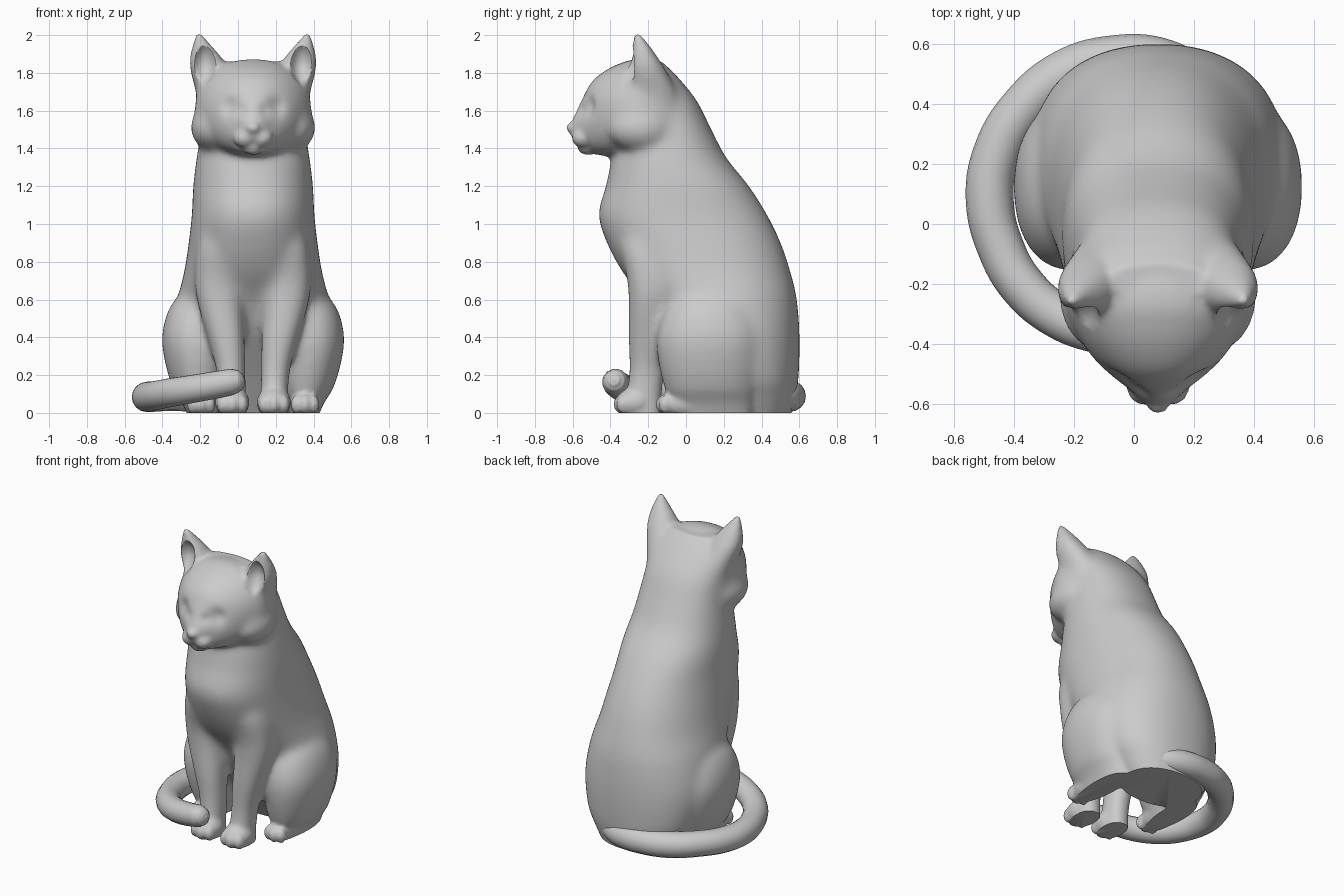
import bpy, bmesh, math
from mathutils import Vector

if "Cube" in bpy.data.objects:
    bpy.data.objects.remove(bpy.data.objects["Cube"])

CX = 0.08          # the cat's own mirror line (the tail shifts it off centre)
parts = []


def catmull(a, b, c, d, t):
    return tuple(0.5 * (2 * q + (r - p) * t + (2 * p - 5 * q + 4 * r - s) * t * t
                        + (3 * q - p - 3 * r + s) * t ** 3)
                 for p, q, r, s in zip(a, b, c, d))


def add_mesh(name, bm):
    bmesh.ops.recalc_face_normals(bm, faces=bm.faces)
    me = bpy.data.meshes.new(name)
    bm.to_mesh(me)
    bm.free()
    ob = bpy.data.objects.new(name, me)
    bpy.context.collection.objects.link(ob)
    return ob


def loft(name, rings, axis='z', power=2.2, n=40, steps=5):
    """Smooth skin over superellipse rings (x, y, z, rx, r2)."""
    ext = [rings[0]] + rings + [rings[-1]]
    fine = [catmull(*ext[i:i + 4], k / steps)
            for i in range(len(rings) - 1) for k in range(steps)] + [rings[-1]]
    bm = bmesh.new()
    loops = []
    for x, y, z, rx, r2 in fine:
        loop = []
        for k in range(n):
            a = 2 * math.pi * k / n
            u = rx * math.copysign(abs(math.cos(a)) ** (2 / power), math.cos(a))
            v = r2 * math.copysign(abs(math.sin(a)) ** (2 / power), math.sin(a))
            loop.append(bm.verts.new((CX + x + u, y + v, z) if axis == 'z'
                                     else (CX + x + u, y, z + v)))
        loops.append(loop)
    for a, b in zip(loops, loops[1:]):
        for k in range(n):
            bm.faces.new((a[k], a[(k + 1) % n], b[(k + 1) % n], b[k]))
    bm.faces.new(loops[0])
    bm.faces.new(loops[-1])
    ob = add_mesh(name, bm)
    parts.append(ob)
    return ob


def ball(name, loc, size, keep=True):
    bm = bmesh.new()
    bmesh.ops.create_uvsphere(bm, u_segments=32, v_segments=20, radius=1)
    for v in bm.verts:
        v.co = Vector((CX + loc[0] + v.co.x * size[0],
                       loc[1] + v.co.y * size[1], loc[2] + v.co.z * size[2]))
    ob = add_mesh(name, bm)
    if keep:
        parts.append(ob)
    return ob


def activate(ob, others=()):
    bpy.ops.object.select_all(action='DESELECT')
    for o in (ob, *others):
        o.select_set(True)
    bpy.context.view_layer.objects.active = ob


# Torso: (height, chest y, back y, half width)
torso = [(-.03, .17, .55, .25), (.08, .10, .58, .315), (.2, .02, .597, .38),
         (.4, -.12, .602, .42), (.6, -.23, .588, .40), (.75, -.34, .553, .365),
         (.9, -.42, .503, .342), (1.05, -.465, .43, .325), (1.2, -.425, .335, .318),
         (1.35, -.39, .215, .30), (1.5, -.32, .135, .275), (1.65, -.27, .06, .25),
         (1.78, -.26, -.045, .215), (1.86, -.26, -.13, .17)]
loft("torso", [(0, (f + b) / 2, z, w, (b - f) / 2) for z, f, b, w in torso])

# Head: (y, bottom, top, half width)
head = [(-.61, 1.47, 1.53, .03), (-.59, 1.44, 1.575, .055), (-.55, 1.40, 1.66, .10),
        (-.50, 1.375, 1.75, .165), (-.43, 1.36, 1.81, .23), (-.35, 1.35, 1.85, .28),
        (-.26, 1.34, 1.872, .31), (-.15, 1.35, 1.85, .295), (-.05, 1.38, 1.76, .255),
        (.04, 1.42, 1.64, .19)]
loft("head", [(0, y, (b + t) / 2, w, (t - b) / 2) for y, b, t, w in head], axis='y')
ball("nose", (0, -.595, 1.51), (.04, .04, .032))
ball("chin", (0, -.52, 1.405), (.06, .055, .04))

cutters = []
for s in (-1, 1):
    # Face details
    ball("whisker_pad", (s * .045, -.545, 1.455), (.06, .06, .052))
    ball("cheek", (s * .198, -.24, 1.51), (.135, .18, .13))
    # Ear growing out of the neck, with hollow front
    loft("ear", [(s * .14, -.12, 1.55, .12, .12), (s * .188, -.175, 1.70, .117, .13),
                 (s * .224, -.205, 1.80, .106, .107), (s * .25, -.222, 1.88, .083, .073),
                 (s * .272, -.24, 1.95, .046, .042), (s * .287, -.258, 2.005, .014, .014)])
    cutters.append(ball("ear_hollow", (s * .258, -.325, 1.85), (.064, .085, .11), False))
    # Front leg and paw
    loft("front_leg", [(s * .13, -.20, 1.06, .09, .10), (s * .17, -.21, .90, .12, .14),
                       (s * .185, -.19, .72, .125, .125),
                       (s * .175, -.19, .58, .12, .115), (s * .143, -.20, .40, .10, .107),
                       (s * .12, -.205, .24, .08, .097), (s * .112, -.22, .10, .072, .09),
                       (s * .11, -.23, -.02, .075, .10)])
    ball("front_paw", (s * .11, -.27, .055), (.092, .10, .08))
    # Haunch and hind foot
    loft("haunch", [(s * .25, .14, .66, .09, .12), (s * .272, .125, .57, .165, .22),
                    (s * .29, .125, .42, .192, .278), (s * .288, .125, .28, .182, .275),
                    (s * .283, .13, .14, .145, .245), (s * .275, .14, .05, .10, .215),
                    (s * .27, .14, -.03, .07, .20)])
    ball("hind_foot", (s * .275, .02, .05), (.082, .17, .08))
    for t in (-1, 0, 1):
        ball("front_toe", (s * .11 + t * .052, -.345 + .015 * abs(t), .045), (.032, .04, .05))
        ball("hind_toe", (s * .275 + t * .046, -.125 + .015 * abs(t), .045), (.03, .035, .05))

# Fuse the parts into one skin, hollow the ears and soften the joins
cat = parts[0]
activate(cat, parts[1:])
bpy.ops.object.join()
cat.name = "cat_body"
rm = cat.modifiers.new("fuse", 'REMESH')
rm.mode = 'VOXEL'
rm.voxel_size = 0.013
for c in cutters:
    c.hide_render = True
    md = cat.modifiers.new("hollow", 'BOOLEAN')
    md.operation = 'DIFFERENCE'
    md.object = c
sm = cat.modifiers.new("soften", 'SMOOTH')
sm.factor = 0.5
sm.iterations = 6
activate(cat)
bpy.ops.object.convert(target='MESH')
for c in cutters:
    bpy.data.objects.remove(c)

# Blend shoulders, haunches and cheeks more strongly than paws, face and ears
group = cat.vertex_groups.new(name="blend")
for v in cat.data.vertices:
    x, y, z = v.co
    w = min(1, max(0, (z - .12) / .12)) * min(1, max(0, (1.84 - z) / .1))
    if z > 1.3:
        w *= min(1, max(0, (y + .45) / .12))
    group.add([v.index], w, 'REPLACE')
sm = cat.modifiers.new("blend", 'SMOOTH')
sm.vertex_group = "blend"
sm.factor = 0.5
sm.iterations = 60
bpy.ops.object.convert(target='MESH')

# Press in the eye sockets and mouth corners, then cut the base flat
dents = [(s * x, y, z, r, d) for s in (-1, 1)
         for x, y, z, r, d in ((.12, -.515, 1.62, .075, .028), (.06, -.56, 1.60, .05, .014),
                               (.08, -.53, 1.415, .04, .012))]
bm = bmesh.new()
bm.from_mesh(cat.data)
for v in bm.verts:
    if v.co.z > 1.3 and v.co.y < -.4:
        push = 0
        for x, y, z, r, d in dents:
            q = (v.co - Vector((CX + x, y, z))).length / r
            push += d * math.exp(-2 * q * q)
        v.co.y += push
bmesh.ops.bisect_plane(bm, geom=bm.verts[:] + bm.edges[:] + bm.faces[:],
                       plane_co=(0, 0, 0), plane_no=(0, 0, -1), clear_outer=True)
bmesh.ops.holes_fill(bm, edges=[e for e in bm.edges if e.is_boundary], sides=0)
bmesh.ops.recalc_face_normals(bm, faces=bm.faces)
bm.to_mesh(cat.data)
bm.free()
activate(cat)
bpy.ops.object.shade_smooth_by_angle(angle=math.radians(50))

# Tail wrapping round the left side onto the front paw
path = [(.27, .38, .09, .05), (.20, .485, .085, .075), (.08, .542, .087, .082),
        (-.06, .548, .09, .083),
        (-.22, .505, .09, .083), (-.37, .385, .09, .08), (-.46, .23, .085, .08),
        (-.482, .08, .085, .08), (-.445, -.08, .09, .078), (-.37, -.21, .105, .077),
        (-.25, -.31, .125, .075), (-.12, -.36, .148, .073), (-.03, -.375, .165, .07),
        (.01, -.38, .172, .055), (.03, -.382, .175, .03), (.036, -.383, .176, .004)]
cu = bpy.data.curves.new("tail", 'CURVE')
cu.dimensions = '3D'
cu.bevel_depth = 1
cu.bevel_resolution = 6
cu.resolution_u = 6
cu.use_fill_caps = True
sp = cu.splines.new('BEZIER')
sp.bezier_points.add(len(path) - 1)
for p, (x, y, z, r) in zip(sp.bezier_points, path):
    p.co = (x, y, z)
    p.radius = r
    p.handle_left_type = p.handle_right_type = 'AUTO'
tail = bpy.data.objects.new("tail", cu)
bpy.context.collection.objects.link(tail)
activate(tail)
bpy.ops.object.convert(target='MESH')
bpy.ops.object.shade_smooth_by_angle(angle=math.radians(60))
